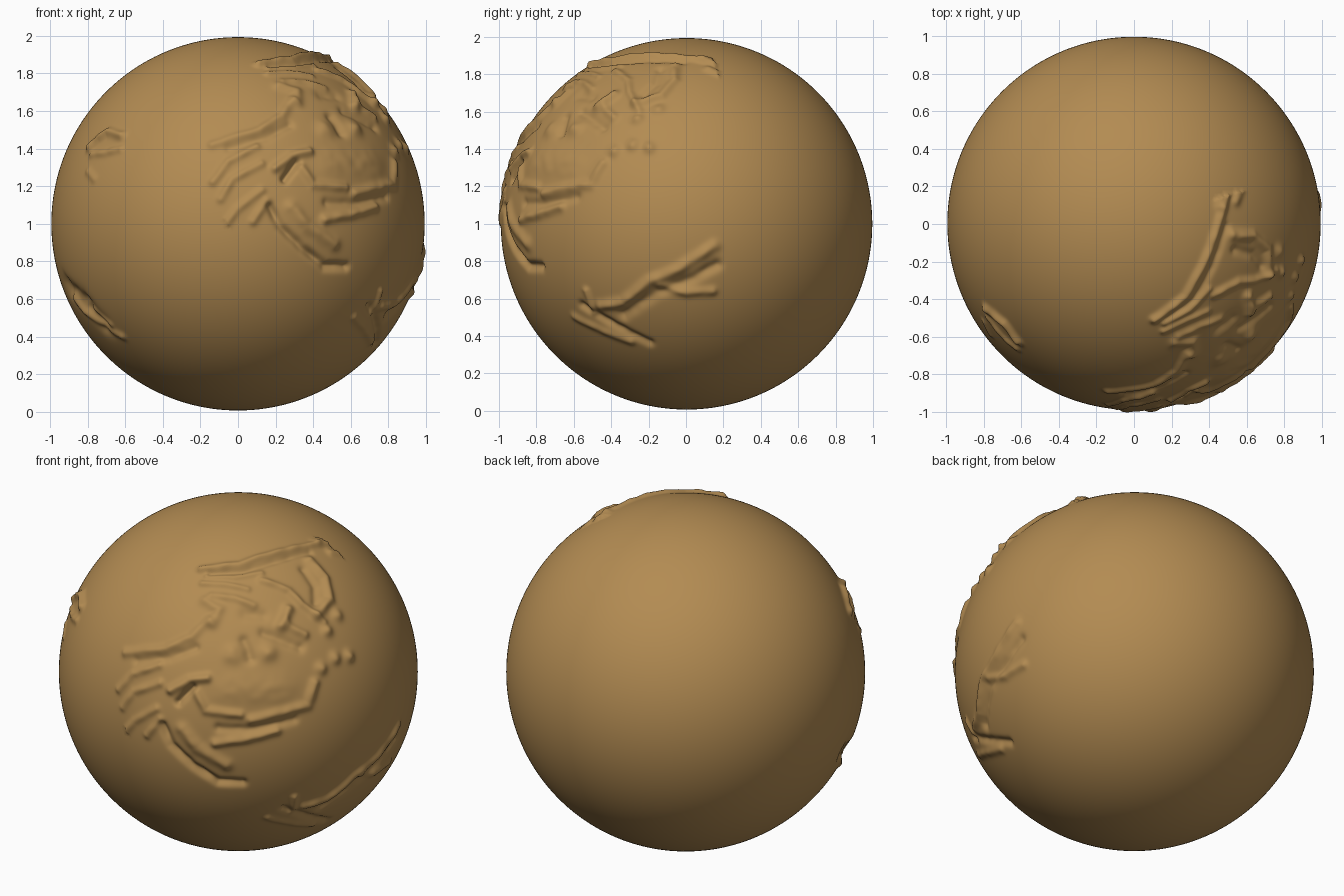
import bpy, bmesh, math
from mathutils import Vector, noise

RADIUS = 0.993
CENTRE = Vector((0, 0.003, 1))

cube = bpy.data.objects.get("Cube")
if cube:
    bpy.data.objects.remove(cube, do_unlink=True)


def frame(azimuth, elevation):
    """Right, up and outward axes of a direction facing the sphere."""
    a, e = math.radians(azimuth), math.radians(elevation)
    out = Vector((math.sin(a) * math.cos(e), -math.cos(a) * math.cos(e), math.sin(e)))
    right = Vector((math.cos(a), math.sin(a), 0))
    return right, out.cross(right), out


FACE, FRONT, SIDE = frame(38, 28), frame(0, 0), frame(90, 0)
strokes = []


def stroke(axes, height, width, *coords):
    """Record a sculpted line; coords are percent of the radius along right and up."""
    path = []
    for u, v in zip(coords[::2], coords[1::2]):
        u, v = u / 100, v / 100
        depth = math.sqrt(max(0, 1 - u * u - v * v))
        path.append((axes[0] * u + axes[1] * v + axes[2] * depth).normalized())
    if len(path) == 1:
        path.append(path[0] + Vector((0, 0, 0.001)))
    middle = sum(path, Vector()) / len(path)
    reach = max((p - middle).length for p in path) + width * 3
    segments = [(p, q - p, (q - p).length_squared) for p, q in zip(path, path[1:])]
    strokes.append((middle, reach * reach, height, width, segments))


# Long upper folds
stroke(FACE, .022, .022, -23, 53, -2, 55, 17, 61, 39, 66, 52, 67, 62, 66)
stroke(FACE, -.012, .020, -18, 50, 0, 51, 20, 57, 38, 62)
stroke(FACE, .014, .018, -23, 45, -10, 44, 2, 41)
stroke(FACE, .012, .018, -20, 49, -5, 48, 10, 50)
stroke(FACE, .020, .025, 42, 68, 55, 73, 62, 71)
stroke(FACE, .016, .025, 50, 62, 62, 60, 70, 55)

# Right-hand chain of folds and lumps
stroke(FACE, .022, .028, 38, 57, 46, 47, 48, 35, 40, 26)
stroke(FACE, -.014, .025, 34, 52, 40, 42, 40, 33)
stroke(FACE, .018, .022, 10, 46, 25, 40, 32, 32, 44, 22)
for u, v in ((46, 17), (50, 2), (58, 3), (42, -4), (52, 26)):
    stroke(FACE, .022, .032, u, v)

# Middle lumps and hollows
stroke(FACE, .032, .028, 24, 29, 20, 20)
stroke(FACE, .018, .025, 24, 20, 33, 15)
stroke(FACE, .022, .045, -8, 4)
stroke(FACE, .024, .045, 12, 5)
stroke(FACE, .018, .030, -22, 35, -14, 30, -18, 22)
stroke(FACE, .014, .022, -18, 38, -5, 36, 5, 32)
stroke(FACE, -.018, .030, -1, 12, 2, 2)
stroke(FACE, -.016, .030, 10, 16, 30, 8)
stroke(FACE, -.012, .035, 0, 27, 10, 26)

# Left-hand folds
stroke(FACE, .016, .025, -66, 8, -44, 9, -30, 15, -20, 24)
stroke(FACE, -.012, .025, -60, 3, -42, 4, -28, 9)
stroke(FACE, .015, .022, -48, 0, -62, -4, -70, -12)
stroke(FACE, .014, .022, -48, -10, -62, -14, -68, -22)
stroke(FACE, .012, .022, -50, -24, -62, -30, -70, -40)
stroke(FACE, .014, .022, -48, -30, -55, -38)

# Notch and curved crease with swelling beside it
stroke(FACE, -.035, .020, -38, -21, -30, -13)
stroke(FACE, .022, .024, -42, -14, -32, -9, -22, -8)
stroke(FACE, .018, .024, -28, -16, -23, -26, -4, -29)
stroke(FACE, -.026, .024, -47, -33, -42, -44, -30, -56, -16, -65, -3, -66)
stroke(FACE, .020, .035, -36, -36, -28, -46, -12, -56)
stroke(FACE, .018, .026, -18, -44, 0, -42, 16, -38)
stroke(FACE, .018, .028, 2, -32, 20, -28, 34, -24, 38, -12)
stroke(FACE, -.014, .026, -16, -36, 4, -37, 26, -32)
stroke(FACE, .012, .080, -10, -15, 18, -15)

# Branching scar low on the left side
stroke(SIDE, .020, .028, -46, -44, -34, -42, -20, -31, -4, -24, 15, -12)
stroke(SIDE, -.018, .030, -34, -49, -16, -37, 4, -29, 16, -22)
stroke(SIDE, .014, .024, -14, -33, 0, -37, 14, -36)
stroke(SIDE, -.018, .024, -56, -44, -46, -50, -34, -57, -20, -64)
stroke(SIDE, .012, .024, -60, -50, -46, -57, -30, -63)
stroke(SIDE, .014, .020, -54, -36, -50, -48)

# Small arched lump high on the right side
stroke(FRONT, .024, .026, -79, 41, -74, 46, -69, 49, -62, 47)
stroke(FRONT, .014, .022, -78, 37, -70, 38, -63, 40)
stroke(FRONT, .010, .022, -80, 28, -77, 24)

# Shallow scar low on the right side
stroke(FRONT, -.026, .060, -91, -34, -82, -42, -72, -54)
stroke(FRONT, .016, .024, -88, -40, -76, -52, -62, -60)
stroke(FRONT, .012, .020, -78, -46, -68, -54)

# Areas that carry sculpted detail: direction and cosine of their half angle
areas = [
    ((FACE[2] + FACE[0] * .03 + FACE[1] * .06).normalized(), .62),
    (Vector((.85, -.2, -.42)).normalized(), .82),
    (Vector((-.7, -.56, .42)).normalized(), .95),
    (Vector((-.8, -.4, -.45)).normalized(), .90),
]


def detailed(direction):
    return any(direction.dot(axis) > limit for axis, limit in areas)


def relief(p):
    """Height of all strokes at a point on the unit sphere."""
    total = 0
    for middle, reach, height, width, segments in strokes:
        if (p - middle).length_squared > reach:
            continue
        nearest = 9
        for start, along, length in segments:
            offset = p - start
            t = min(1, max(0, offset.dot(along) / length))
            nearest = min(nearest, (offset - along * t).length_squared)
        total += height * math.exp(-nearest / (width * width))
    # Slight unevenness that follows the sculpted lines
    return total * (1 + .35 * noise.noise(p * 16))


# Sphere with finer faces where the relief lies
bm = bmesh.new()
bmesh.ops.create_icosphere(bm, subdivisions=7, radius=1)
fine = {e for f in bm.faces if detailed(f.calc_center_median().normalized()) for e in f.edges}
bmesh.ops.subdivide_edges(bm, edges=list(fine), cuts=1, use_grid_fill=True)
bmesh.ops.triangulate(bm, faces=[f for f in bm.faces if len(f.verts) > 3])
for vert in bm.verts:
    p = vert.co.normalized()
    lift = relief(p) if detailed(p) else 0
    vert.co = CENTRE + p * (RADIUS + lift)
for face in bm.faces:
    face.smooth = True

mesh = bpy.data.meshes.new("sculpted_sphere")
bm.to_mesh(mesh)
bm.free()

clay = bpy.data.materials.new("warm_brown_clay")
clay.use_nodes = True
colour = (0.45, 0.26, 0.085, 1)
clay.diffuse_color = colour
clay.node_tree.nodes["Principled BSDF"].inputs["Base Color"].default_value = colour
mesh.materials.append(clay)

sphere = bpy.data.objects.new("sculpted_sphere", mesh)
bpy.context.collection.objects.link(sphere)
